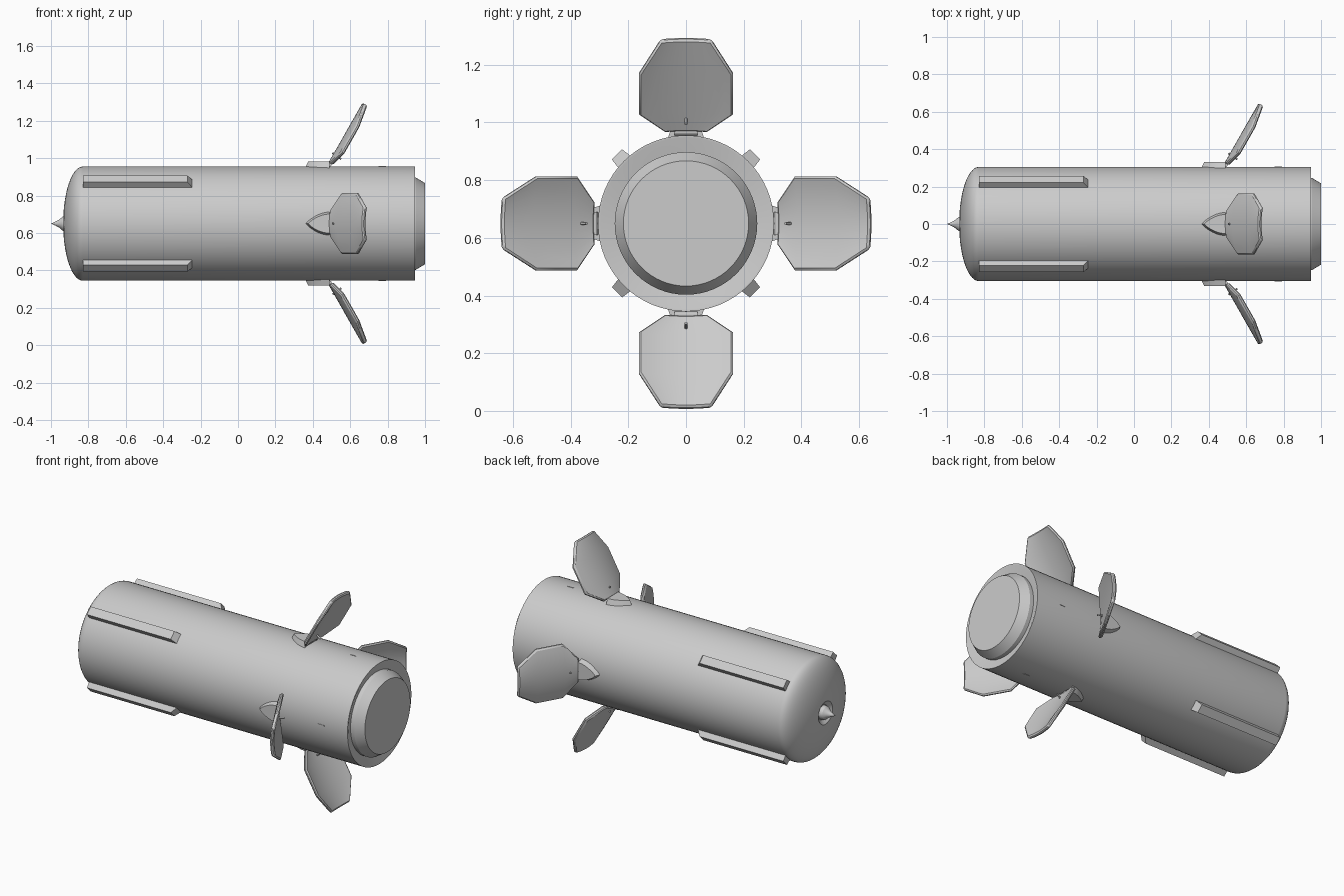
import bpy, bmesh, math
from mathutils import Matrix, Vector

cube = bpy.data.objects.get("Cube")
if cube:
    bpy.data.objects.remove(cube, do_unlink=True)

AXIS_Z = 0.65
RADIUS = 0.305

grey = bpy.data.materials.new("plain_grey")
grey.use_nodes = True
colour = (0.6, 0.6, 0.6, 1)
grey.diffuse_color = colour
grey.node_tree.nodes["Principled BSDF"].inputs["Base Color"].default_value = colour


def finish(bm, name, angle=0, smooth=30):
    """Turn a part about the body axis, lift it into place and shade it."""
    bmesh.ops.recalc_face_normals(bm, faces=bm.faces)
    bm.transform(Matrix.Translation((0, 0, AXIS_Z)) @ Matrix.Rotation(angle, 4, 'X'))
    mesh = bpy.data.meshes.new(name)
    bm.to_mesh(mesh)
    bm.free()
    mesh.materials.append(grey)
    obj = bpy.data.objects.new(name, mesh)
    bpy.context.collection.objects.link(obj)
    bpy.ops.object.select_all(action='DESELECT')
    obj.select_set(True)
    bpy.context.view_layer.objects.active = obj
    bpy.ops.object.shade_smooth_by_angle(angle=math.radians(smooth))
    return obj


def lathe(name, profile, steps=64):
    """Revolve (x, radius) points around the body axis."""
    bm = bmesh.new()
    verts = [bm.verts.new((x, 0, r)) for x, r in profile]
    edges = [bm.edges.new(pair) for pair in zip(verts, verts[1:])]
    bmesh.ops.spin(bm, geom=verts + edges, cent=(0, 0, 0), axis=(1, 0, 0),
                   angle=math.tau, steps=steps)
    bmesh.ops.remove_doubles(bm, verts=bm.verts, dist=0.0002)
    return finish(bm, name)


def loft(name, lower, upper, angle):
    """Closed solid between two matching outlines."""
    bm = bmesh.new()
    a = [bm.verts.new(p) for p in lower]
    b = [bm.verts.new(p) for p in upper]
    bm.faces.new(a)
    bm.faces.new(b)
    for i in range(len(a)):
        j = (i + 1) % len(a)
        bm.faces.new((a[i], a[j], b[j], b[i]))
    return finish(bm, name, angle)


def rod(name, start, end, radius, angle):
    start, end = Vector(start), Vector(end)
    axis = end - start
    bm = bmesh.new()
    bmesh.ops.create_cone(bm, cap_ends=True, segments=12, radius1=radius,
                          radius2=radius, depth=axis.length)
    bm.transform(Matrix.Translation((start + end) / 2)
                 @ axis.to_track_quat('Z', 'Y').to_matrix().to_4x4())
    return finish(bm, name, angle)


# Main body: domed nose, straight tube, recessed tail rim
dome = [(-0.83 - 0.105 * math.cos(t), RADIUS * math.sin(t))
        for t in [math.pi / 2 * i / 14 for i in range(2, 15)]]
lathe("body", [(-0.915, 0)] + [(-0.915, 0.045)] + dome +
      [(0.945, RADIUS), (0.945, 0.297), (0.925, 0.25), (0.925, 0)])

# Tail plug and nose spike
lathe("tail_plug", [(0.9, 0), (0.9, 0.247), (0.95, 0.247), (1.0, 0.217), (1.0, 0)])
lathe("nose_spike", [(-0.91, 0), (-0.91, 0.042), (-0.937, 0.038), (-0.955, 0.022),
                     (-0.975, 0.011), (-1.0, 0)], 32)


def rail(angle):
    outline = lambda r, w, end: [(-0.83, -w, r), (end, -w, r), (end, w, r), (-0.83, w, r)]
    loft("guide_rail", outline(0.29, 0.031, -0.235), outline(0.338, 0.025, -0.27), angle)


def fairing(angle):
    """Teardrop housing in front of each fin hinge."""
    def outline(r, scale, nose):
        side = [(nose + (0.49 - nose) * t, 0.068 * scale * math.sin(t * math.pi / 2) ** 0.8)
                for t in [i / 8 for i in range(1, 9)]]
        return ([(nose, 0, r)] + [(x, y, r) for x, y in side]
                + [(x, -y, r) for x, y in reversed(side)])
    loft("hinge_fairing", outline(0.28, 1, 0.35), outline(0.331, 0.75, 0.375), angle)


def fin(angle):
    """Eight-sided swept panel, bowed towards the tail at its sides."""
    bm = bmesh.new()
    columns = 10
    rows = []
    for r, half in [(0.327, 0.072), (0.4, 0.163), (0.54, 0.163), (0.646, 0.088)]:
        row = []
        for i in range(columns + 1):
            y = half * (2 * i / columns - 1)
            bow = 0.03 * (y / 0.163) ** 2
            row.append(bm.verts.new((0.484 + 0.57 * (r - 0.327) + 0.866 * bow,
                                     y, r - 0.5 * bow)))
        rows.append(row)
    for a, b in zip(rows, rows[1:]):
        for i in range(columns):
            bm.faces.new((a[i], a[i + 1], b[i + 1], b[i]))
    # Thicken along the panel normal
    back = bmesh.ops.extrude_face_region(bm, geom=bm.faces[:], use_keep_orig=True)
    shift = Vector((0.866, 0, -0.5)) * 0.022
    bmesh.ops.translate(bm, vec=shift,
                        verts=[v for v in back["geom"] if isinstance(v, bmesh.types.BMVert)])
    obj = finish(bm, "fin_panel", angle)
    bevel = obj.modifiers.new("rim_bevel", 'BEVEL')
    bevel.width = 0.007
    bevel.segments = 1
    bevel.limit_method = 'ANGLE'
    bevel.angle_limit = math.radians(50)


for k in range(4):
    quarter = k * math.pi / 2
    rail(quarter + math.pi / 4)
    fairing(quarter)
    fin(quarter)
    # Hinge, its arm and the stay pin behind the fin
    rod("hinge_pin", (0.487, -0.04, 0.318), (0.487, 0.04, 0.318), 0.014, quarter)
    rod("stay_pin", (0.505, 0, 0.378), (0.552, 0, 0.345), 0.005, quarter)
    # Small service marks near the tail
    strip = lambda r: [(0.75, -0.003, r), (0.79, -0.003, r), (0.79, 0.003, r), (0.75, 0.003, r)]
    loft("service_mark", strip(0.3), strip(0.307), quarter)
